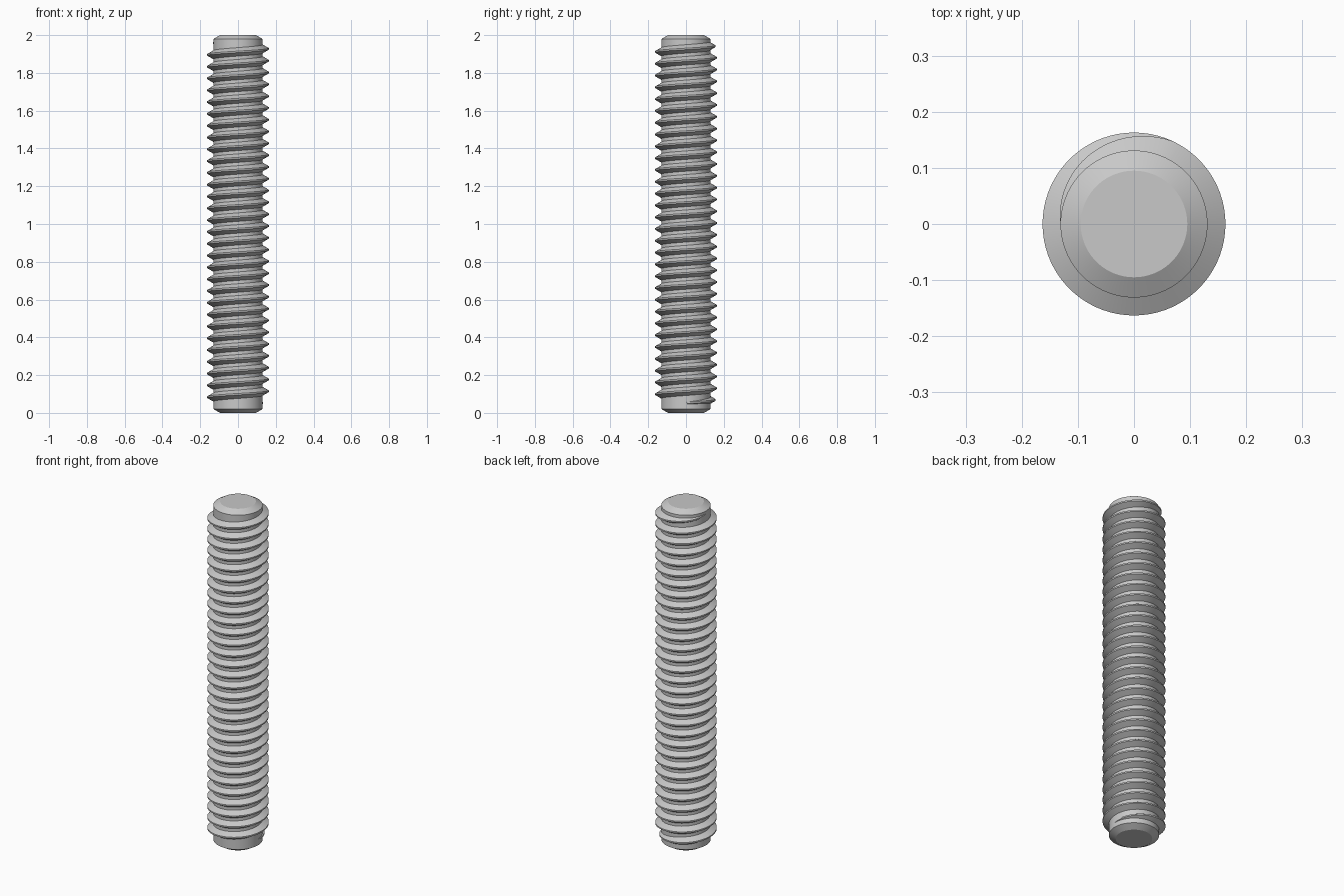
import bpy
import bmesh
import math
from mathutils import Vector

SEGS = 72            # sides around the rod
LENGTH = 2.0
CORE_R = 0.131       # root radius of the thread
CREST_R = 0.163
PITCH = 0.0625
TURNS = 30.5
START_Z = 0.052
RUNOUT = 115 / 360   # turns over which the thread fades in and out
CREST_HALF = 0.004   # half of the flat on the crest
FLANK = math.tan(math.radians(30))

cube = bpy.data.objects.get("Cube")
if cube:
    bpy.data.objects.remove(cube, do_unlink=True)

steel = bpy.data.materials.new("steel_grey")
steel.use_nodes = True
colour = (0.58, 0.58, 0.58, 1)
steel.diffuse_color = colour
steel.node_tree.nodes["Principled BSDF"].inputs["Base Color"].default_value = colour


def finish(bm, name):
    """Turn a bmesh into a smooth shaded steel object."""
    bmesh.ops.recalc_face_normals(bm, faces=bm.faces)
    mesh = bpy.data.meshes.new(name)
    bm.to_mesh(mesh)
    bm.free()
    mesh.materials.append(steel)
    obj = bpy.data.objects.new(name, mesh)
    bpy.context.collection.objects.link(obj)
    bpy.ops.object.select_all(action='DESELECT')
    obj.select_set(True)
    bpy.context.view_layer.objects.active = obj
    bpy.ops.object.shade_smooth_by_angle(angle=math.radians(25))
    return obj


# Rod core: turned profile with chamfered ends
END_R, CHAMFER = 0.095, 0.021
profile = [(0, 0), (END_R, 0), (CORE_R, CHAMFER),
           (CORE_R, LENGTH - CHAMFER), (END_R, LENGTH), (0, LENGTH)]
bm = bmesh.new()
verts = [bm.verts.new((r, 0, z)) for r, z in profile]
edges = [bm.edges.new(pair) for pair in zip(verts, verts[1:])]
bmesh.ops.spin(bm, geom=verts + edges, cent=(0, 0, 0), axis=(0, 0, 1),
               angle=math.tau, steps=SEGS)
bmesh.ops.remove_doubles(bm, verts=bm.verts, dist=0.0001)
finish(bm, "rod_core")

# Helical thread: right-handed ridge that fades out at both ends
SINK = 0.004
bm = bmesh.new()
rings = []
for i in range(round(TURNS * SEGS) + 1):
    turn = i / SEGS
    fade = min(1, turn / RUNOUT, (TURNS - turn) / RUNOUT)
    depth = (CREST_R - CORE_R) * fade
    base_half = CREST_HALF + (depth + SINK) * FLANK
    section = [(CORE_R - SINK, -base_half), (CORE_R + depth, -CREST_HALF),
               (CORE_R + depth, CREST_HALF), (CORE_R - SINK, base_half)]
    a = turn * math.tau
    z = START_Z + turn * PITCH
    rings.append([bm.verts.new(Vector((r * math.cos(a), r * math.sin(a), z + dz)))
                  for r, dz in section])
for low, high in zip(rings, rings[1:]):
    for k in range(4):
        n = (k + 1) % 4
        bm.faces.new((low[k], high[k], high[n], low[n]))
bm.faces.new(rings[0])
bm.faces.new(rings[-1])
finish(bm, "helical_thread")
